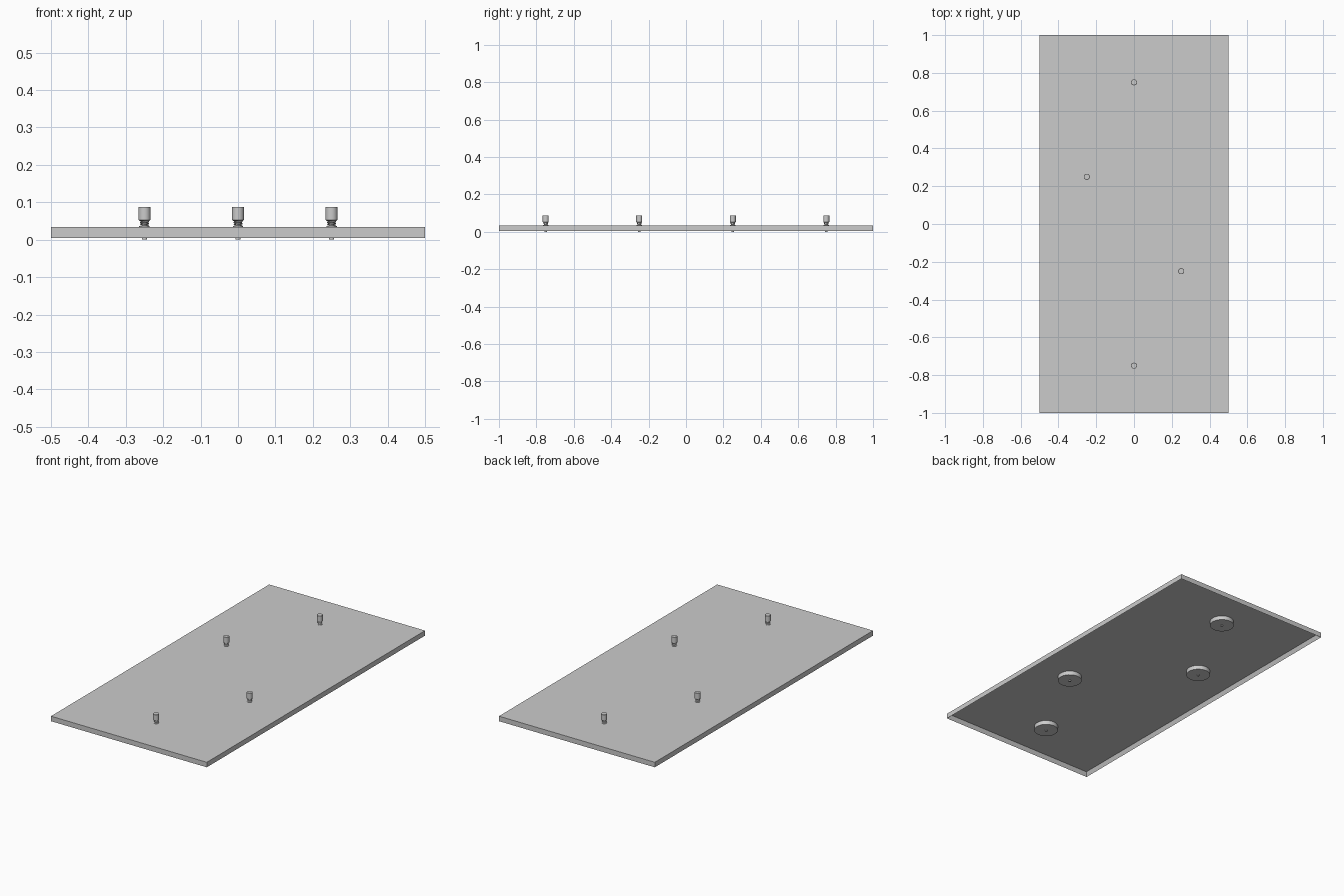
import bpy, bmesh
from math import cos, sin, pi

if "Cube" in bpy.data.objects:
    bpy.data.objects.remove(bpy.data.objects["Cube"], do_unlink=True)

grey = bpy.data.materials.new("plain grey")
grey.use_nodes = True
colour = (0.6, 0.6, 0.6, 1)
grey.diffuse_color = colour
grey.node_tree.nodes["Principled BSDF"].inputs["Base Color"].default_value = colour

PLATE_LOW, PLATE_TOP = 0.005, 0.034
SKIN, WALL = 0.005, 0.015
SPOTS = [(0, 0.75), (-0.25, 0.25), (0.25, -0.25), (0, -0.75)]


def add_mesh(name, bm):
    bmesh.ops.recalc_face_normals(bm, faces=bm.faces)
    mesh = bpy.data.meshes.new(name)
    bm.to_mesh(mesh)
    bm.free()
    obj = bpy.data.objects.new(name, mesh)
    bpy.context.collection.objects.link(obj)
    mesh.materials.append(grey)
    return obj


def turned(name, profile, spot, sides=32):
    """Lathe a (radius, height) profile around a vertical axis and cap it."""
    bm = bmesh.new()
    rings = [[bm.verts.new((spot[0] + r * cos(2 * pi * i / sides),
                            spot[1] + r * sin(2 * pi * i / sides), z))
              for i in range(sides)] for r, z in profile]
    for low, high in zip(rings, rings[1:]):
        for i in range(sides):
            j = (i + 1) % sides
            bm.faces.new((low[i], low[j], high[j], high[i]))
    bm.faces.new(rings[0][::-1])
    bm.faces.new(rings[-1])
    obj = add_mesh(name, bm)
    bpy.ops.object.select_all(action='DESELECT')
    bpy.context.view_layer.objects.active = obj
    obj.select_set(True)
    bpy.ops.object.shade_smooth_by_angle()
    return obj


def spring(name, spot, radius, wire, low, high, turns=2.5, steps=40):
    """Coil a round wire up the pin."""
    curve = bpy.data.curves.new(name, 'CURVE')
    curve.dimensions = '3D'
    curve.bevel_depth = wire
    curve.bevel_resolution = 2
    curve.use_fill_caps = True
    line = curve.splines.new('POLY')
    line.points.add(steps)
    for i, point in enumerate(line.points):
        t = i / steps
        a = 2 * pi * turns * t
        point.co = (spot[0] + radius * cos(a), spot[1] + radius * sin(a),
                    low + (high - low) * t, 1)
    curve.materials.append(grey)
    obj = bpy.data.objects.new(name, curve)
    bpy.context.collection.objects.link(obj)


# Shallow tray, open underneath
bm = bmesh.new()
bmesh.ops.create_cube(bm, size=1)
for v in bm.verts:
    v.co.y *= 2
    v.co.z = PLATE_TOP if v.co.z > 0 else PLATE_LOW
bm.normal_update()
under = [f for f in bm.faces if f.normal.z < -0.5]
bmesh.ops.inset_region(bm, faces=under, thickness=WALL)
for v in under[0].verts:
    v.co.z = PLATE_TOP - SKIN
add_mesh("tray", bm)

for n, spot in enumerate(SPOTS, 1):
    # Round boss hanging below the skin
    turned(f"boss_{n}", [(0.065, PLATE_LOW), (0.065, PLATE_TOP - SKIN / 2)], spot)
    # Pin through the boss, with a collar resting on the tray
    turned(f"pin_{n}", [(0.007, 0), (0.007, 0.056)], spot)
    turned(f"collar_{n}", [(0.014, PLATE_TOP), (0.014, 0.036), (0.009, 0.038)], spot)
    # Spring and cap
    spring(f"spring_{n}", spot, 0.010, 0.002, 0.039, 0.051)
    turned(f"cap_{n}", [(0.012, 0.050), (0.016, 0.053), (0.016, 0.087), (0.015, 0.088)], spot)
